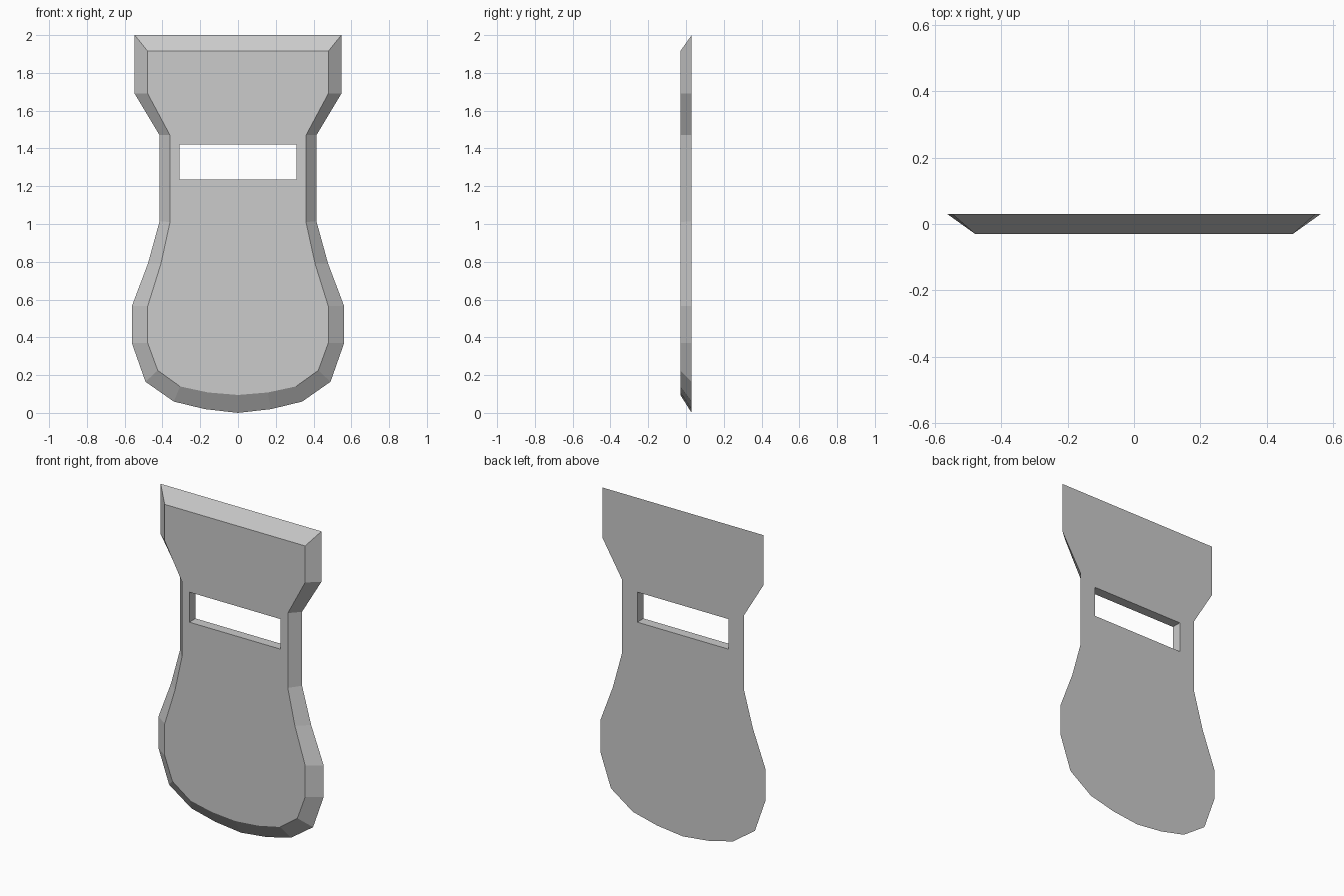
import bpy, bmesh

if "Cube" in bpy.data.objects:
    bpy.data.objects.remove(bpy.data.objects["Cube"])

# Right half of each outline (x, z), bottom to top
BACK = [(0, 0), (.175, .02), (.34, .06), (.49, .165), (.562, .37), (.562, .565),
        (.477, .79), (.415, 1.015), (.415, 1.47), (.547, 1.69), (.547, 2.0)]
FRONT = [(0, .095), (.157, .108), (.307, .14), (.425, .225), (.478, .37), (.478, .565),
         (.408, .79), (.36, 1.01), (.36, 1.47), (.478, 1.69), (.478, 1.915)]
SLOT = [(.31, 1.235), (.31, 1.42)]
HALF = 0.03


def mirrored(half):
    """Close a half outline by mirroring it across x = 0."""
    return half + [(-x, z) for x, z in reversed(half) if x > 0]


def loop(bm, half, y):
    verts = [bm.verts.new((x, y, z)) for x, z in mirrored(half)]
    edges = [bm.edges.new((v, verts[(i + 1) % len(verts)])) for i, v in enumerate(verts)]
    return verts, edges


def bridge(bm, a, b):
    n = len(a)
    for i in range(n):
        j = (i + 1) % n
        bm.faces.new((a[i], a[j], b[j], b[i]))


bm = bmesh.new()
front, front_edges = loop(bm, FRONT, -HALF)
back, back_edges = loop(bm, BACK, HALF)
slot_front, slot_front_edges = loop(bm, SLOT, -HALF)
slot_back, slot_back_edges = loop(bm, SLOT, HALF)

# Flat front and back faces, each with the slot left open
for edges, y in ((front_edges + slot_front_edges, -1), (back_edges + slot_back_edges, 1)):
    bmesh.ops.triangle_fill(bm, edges=edges, use_beauty=True, normal=(0, y, 0))

# Sloping rim and straight slot walls
bridge(bm, front, back)
bridge(bm, slot_front, slot_back)
bmesh.ops.recalc_face_normals(bm, faces=bm.faces[:])

# Merge the fill triangles back into larger flat faces
bmesh.ops.dissolve_limit(bm, angle_limit=0.001, verts=bm.verts[:], edges=bm.edges[:])

mesh = bpy.data.meshes.new("slotted_plate")
bm.to_mesh(mesh)
bm.free()
plate = bpy.data.objects.new("slotted_plate", mesh)
bpy.context.collection.objects.link(plate)
